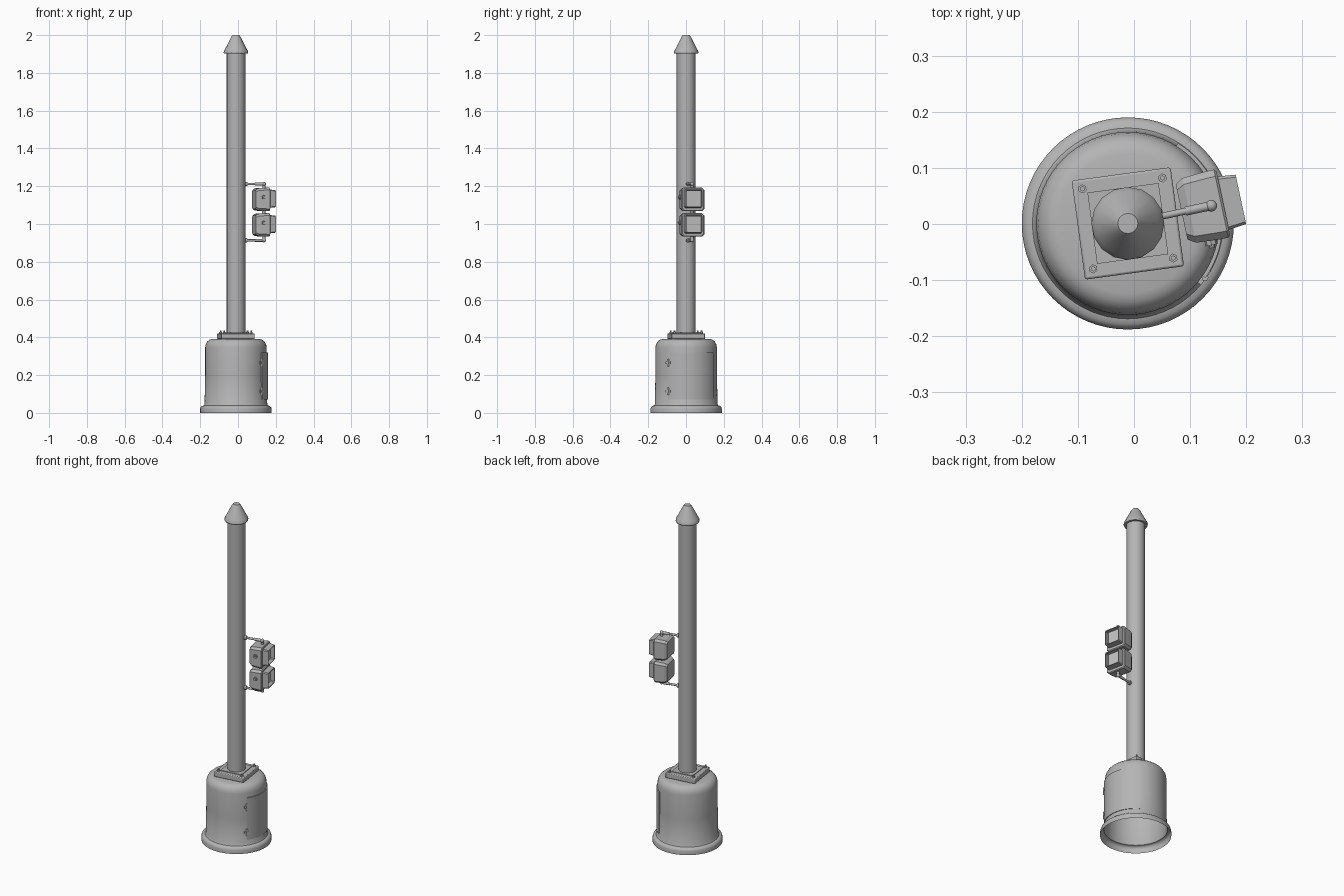
import bpy, bmesh, math
from mathutils import Matrix, Vector

if "Cube" in bpy.data.objects:
    bpy.data.objects.remove(bpy.data.objects["Cube"])


def material(name, v):
    m = bpy.data.materials.new(name)
    m.diffuse_color = (v, v, v, 1)
    m.use_nodes = True
    m.node_tree.nodes["Principled BSDF"].inputs["Base Color"].default_value = m.diffuse_color
    return m


GREY = material("painted_grey", 0.46)
PALE = material("pale_pane", 0.54)

AXIS = Matrix.Translation((-0.011, 0.001, 0))
SIGNAL = AXIS @ Matrix.Rotation(math.radians(12), 4, 'Z')    # signal heads face local +x
PLATE = AXIS @ Matrix.Rotation(math.radians(7.7), 4, 'Z')


def finish(name, bm, xf, mat=GREY, smooth=35, bevel=0, recalc=True):
    if recalc:
        bmesh.ops.recalc_face_normals(bm, faces=bm.faces)
    me = bpy.data.meshes.new(name)
    bm.to_mesh(me)
    bm.free()
    ob = bpy.data.objects.new(name, me)
    bpy.context.collection.objects.link(ob)
    ob.matrix_world = xf
    me.materials.append(mat)
    if bevel:
        b = ob.modifiers.new("bevel", 'BEVEL')
        b.width, b.segments = bevel, 2
    if smooth:
        bpy.ops.object.select_all(action='DESELECT')
        ob.select_set(True)
        bpy.context.view_layer.objects.active = ob
        bpy.ops.object.shade_smooth_by_angle(angle=math.radians(smooth))
    return ob


def lathe(name, prof, n, xf=AXIS, cap=True, smooth=35):
    bm = bmesh.new()
    rings = [[bm.verts.new((r * math.cos(2 * math.pi * i / n), r * math.sin(2 * math.pi * i / n), z))
              for i in range(n)] for r, z in prof]
    for a, b in zip(rings, rings[1:]):
        for i in range(n):
            j = (i + 1) % n
            bm.faces.new((a[i], a[j], b[j], b[i]))
    bm.faces.new(rings[-1])
    if cap:
        bm.faces.new(rings[0][::-1])
    return finish(name, bm, xf, smooth=smooth, recalc=cap)


def box(name, c, s, xf, mat=GREY, bevel=0):
    bm = bmesh.new()
    bmesh.ops.create_cube(bm, size=1, matrix=Matrix.Translation(c) @ Matrix.Diagonal((*s, 1)))
    return finish(name, bm, xf, mat, bevel=bevel)


def rod(name, a, b, r, xf=SIGNAL, n=12):
    a, b = Vector(a), Vector(b)
    d = b - a
    bm = bmesh.new()
    m = Matrix.Translation((a + b) / 2) @ d.to_track_quat('Z', 'Y').to_matrix().to_4x4()
    bmesh.ops.create_cone(bm, cap_ends=True, segments=n, radius1=r, radius2=r, depth=d.length, matrix=m)
    return finish(name, bm, xf)


def ball(name, c, r):
    bm = bmesh.new()
    bmesh.ops.create_uvsphere(bm, u_segments=12, v_segments=8, radius=r, matrix=Matrix.Translation(c))
    return finish(name, bm, SIGNAL, smooth=60)


def square_loft(name, sections, xf, edge=0.2, closed=False):
    """Loft chamfered squares (x, half size, z centre) along local x."""
    bm = bmesh.new()
    rings = []
    for x, h, z in sections:
        k = h * (1 - edge)
        pts = [(h, -k), (h, k), (k, h), (-k, h), (-h, k), (-h, -k), (-k, -h), (k, -h)]
        rings.append([bm.verts.new((x, p, z + q)) for p, q in pts])
    pairs = list(zip(rings, rings[1:])) + ([(rings[-1], rings[0])] if closed else [])
    for a, b in pairs:
        for i in range(8):
            j = (i + 1) % 8
            bm.faces.new((a[i], a[j], b[j], b[i]))
    if not closed:
        bm.faces.new(rings[0])
        bm.faces.new(rings[-1])
    return finish(name, bm, xf, smooth=25)


# Hollow base, open underneath
lathe("base_housing", [(0.189, 0), (0.189, 0.022), (0.186, 0.031), (0.179, 0.037), (0.170, 0.039),
                       (0.166, 0.046), (0.163, 0.20), (0.163, 0.345), (0.160, 0.362), (0.152, 0.377),
                       (0.140, 0.387), (0.125, 0.391), (0.06, 0.393)], 64, cap=False)

# Curved access door on the base
bm = bmesh.new()
prev, N = None, 20
for i in range(N + 1):
    t = math.radians(-35 + 93 * i / N)
    ring = [bm.verts.new((r * math.cos(t), r * math.sin(t), z))
            for r, z in ((0.160, 0.07), (0.169, 0.07), (0.169, 0.32), (0.160, 0.32))]
    if prev:
        for k in range(4):
            m = (k + 1) % 4
            bm.faces.new((prev[k], prev[m], ring[m], ring[k]))
    else:
        bm.faces.new(ring)
    prev = ring
bm.faces.new(prev)
finish("access_door", bm, AXIS)

# Door hinges
hinge_xf = AXIS @ Matrix.Rotation(math.radians(-35), 4, 'Z')
for z in (0.115, 0.265):
    rod("door_hinge", (0.168, 0, z - 0.02), (0.168, 0, z + 0.02), 0.006, hinge_xf)
    box("hinge_leaf", (0.166, 0, z), (0.008, 0.03, 0.012), hinge_xf)

# Square mounting plate with bolts
box("mounting_plate", (0, 0, 0.406), (0.178, 0.178, 0.03), PLATE, bevel=0.004)
box("plate_step", (0, 0, 0.42), (0.128, 0.128, 0.01), PLATE)
for sx in (-1, 1):
    for sy in (-1, 1):
        p = (sx * 0.072, sy * 0.072)
        rod("bolt_nut", (*p, 0.418), (*p, 0.428), 0.008, PLATE, 6)
        rod("bolt_stud", (*p, 0.418), (*p, 0.436), 0.0045, PLATE, 8)

# Pole and pointed cap
lathe("pole", [(0.05, 0.40), (0.05, 1.91)], 16)
lathe("pole_cap", [(0.050, 1.902), (0.063, 1.902), (0.065, 1.908), (0.063, 1.917), (0.057, 1.927),
                   (0.024, 1.992), (0.018, 2.0)], 16, smooth=20)

# Two signal heads, each with pane, hood and side latch
for label, zc in (("upper", 1.130), ("lower", 0.995)):
    square_loft(label + "_signal_body", [(0.098, 0.050, zc), (0.112, 0.059, zc), (0.158, 0.062, zc),
                                         (0.170, 0.062, zc), (0.174, 0.058, zc)], SIGNAL)
    h = zc + 0.004
    square_loft(label + "_signal_hood", [(0.170, 0.049, h), (0.206, 0.045, h), (0.206, 0.041, h),
                                         (0.170, 0.044, h)], SIGNAL, 0.1, True)
    box(label + "_signal_pane", (0.177, 0, h), (0.008, 0.086, 0.086), SIGNAL, PALE)
    rod(label + "_latch", (0.138, -0.055, zc + 0.012), (0.138, -0.069, zc + 0.012), 0.011, n=8)
    rod(label + "_latch_pin", (0.138, -0.06, zc + 0.012), (0.138, -0.074, zc + 0.012), 0.005, n=8)

rod("head_connector", (0.15, 0, 1.04), (0.15, 0, 1.085), 0.010)

# Bracket arms above and below the heads
for s in (-1, 1):
    z = 1.0625 + s * 0.149
    rod("bracket_arm", (0.045, 0, z), (0.15, 0, z), 0.006)
    rod("bracket_flange", (0.045, 0, z), (0.060, 0, z), 0.0115)
    rod("bracket_sleeve", (0.105, 0, z), (0.15, 0, z), 0.008)
    ball("bracket_elbow", (0.152, 0, z), 0.0105)
    rod("bracket_drop", (0.152, 0, z), (0.152, 0, z - s * 0.03), 0.008)
